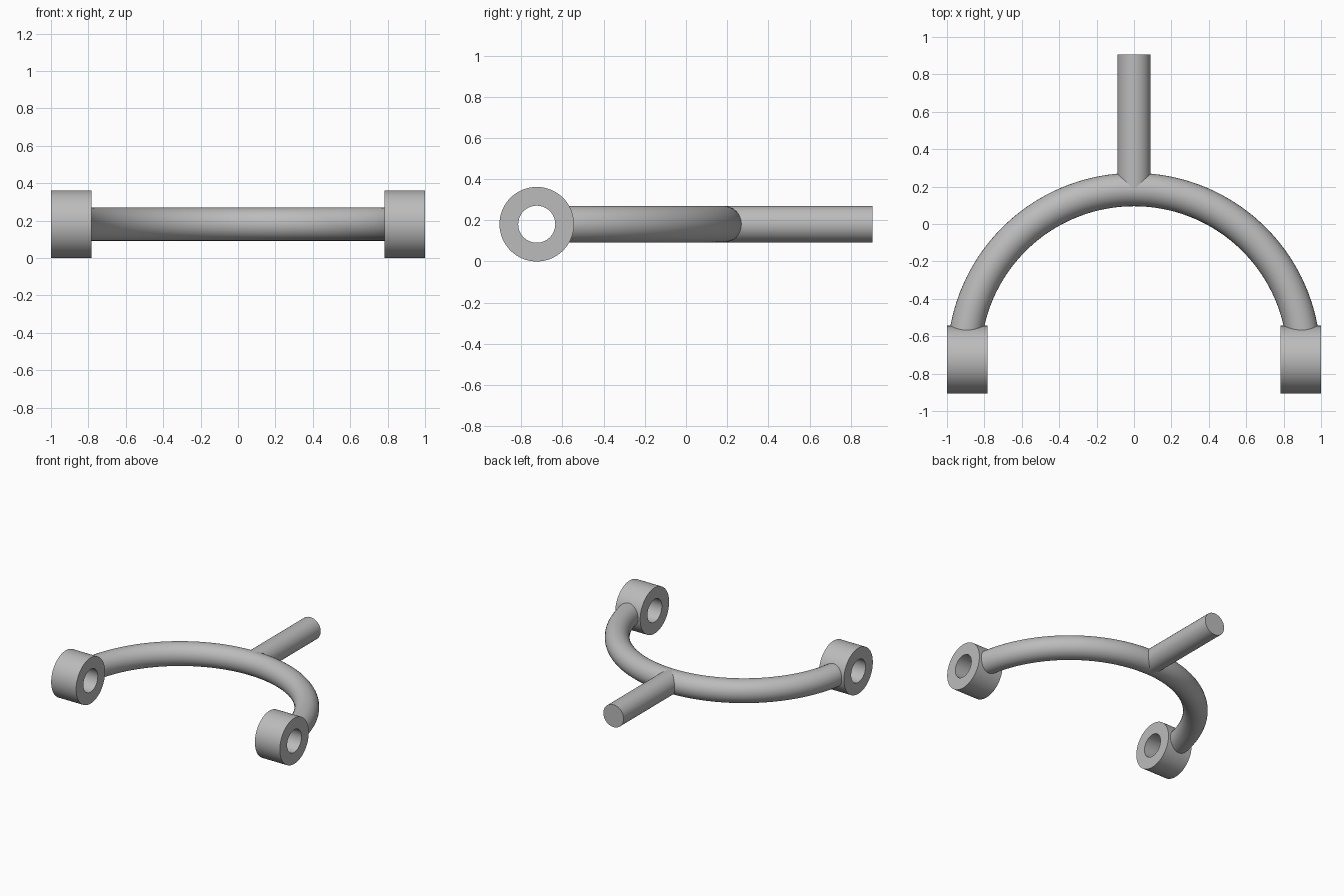
import bpy, bmesh
from math import sin, cos, pi, radians
from mathutils import Vector

cube = bpy.data.objects.get("Cube")
if cube:
    bpy.data.objects.remove(cube)

Z = 0.181          # height of the shared centre plane
Y = -0.725         # pivot axis and arch centre
TUBE = 0.089       # rod radius

grey = bpy.data.materials.new("grey metal")
grey.use_nodes = True
grey.diffuse_color = (0.5, 0.5, 0.5, 1)
grey.node_tree.nodes["Principled BSDF"].inputs["Base Color"].default_value = (0.5, 0.5, 0.5, 1)


def ring(bm, centre, u, v, radius, sides):
    """Circle of vertices in the plane of u and v."""
    return [bm.verts.new(centre + radius * (cos(2 * pi * i / sides) * u + sin(2 * pi * i / sides) * v))
            for i in range(sides)]


def bridge(bm, a, b):
    for i in range(len(a)):
        j = (i + 1) % len(a)
        bm.faces.new((a[i], a[j], b[j], b[i]))


def finish(bm, name):
    bmesh.ops.recalc_face_normals(bm, faces=bm.faces[:])
    mesh = bpy.data.meshes.new(name)
    bm.to_mesh(mesh)
    bm.free()
    mesh.materials.append(grey)
    obj = bpy.data.objects.new(name, mesh)
    bpy.context.collection.objects.link(obj)
    bpy.ops.object.select_all(action="DESELECT")
    obj.select_set(True)
    bpy.context.view_layer.objects.active = obj
    bpy.ops.object.shade_smooth_by_angle(angle=radians(35))


X_AXIS, Y_AXIS, Z_AXIS = Vector((1, 0, 0)), Vector((0, 1, 0)), Vector((0, 0, 1))

# Curved arm joining the two collars, its ends buried in the collar walls
bm = bmesh.new()
rings = []
start, steps = radians(8), 64
for k in range(steps + 1):
    a = start + (pi - 2 * start) * k / steps
    out = Vector((cos(a), sin(a), 0))
    rings.append(ring(bm, Vector((0, Y, Z)) + 0.909 * out, out, Z_AXIS, TUBE, 32))
for a, b in zip(rings, rings[1:]):
    bridge(bm, a, b)
bm.faces.new(rings[0])
bm.faces.new(rings[-1])
finish(bm, "curved_arm")

# Straight rod behind the arm
bm = bmesh.new()
near, far = [ring(bm, Vector((0, y, Z)), X_AXIS, Z_AXIS, TUBE, 32) for y in (0.183, 0.906)]
bridge(bm, near, far)
bm.faces.new(near)
bm.faces.new(far)
finish(bm, "rear_rod")

# Bored collars at the arm ends
for side, name in ((1, "left_collar"), (-1, "right_collar")):
    bm = bmesh.new()
    loops = [ring(bm, Vector((side * x, Y, Z)), Y_AXIS, Z_AXIS, r, 64)
             for x, r in ((0.782, 0.181), (1.0, 0.181), (1.0, 0.09), (0.782, 0.09))]
    for i in range(4):
        bridge(bm, loops[i], loops[(i + 1) % 4])
    finish(bm, name)
